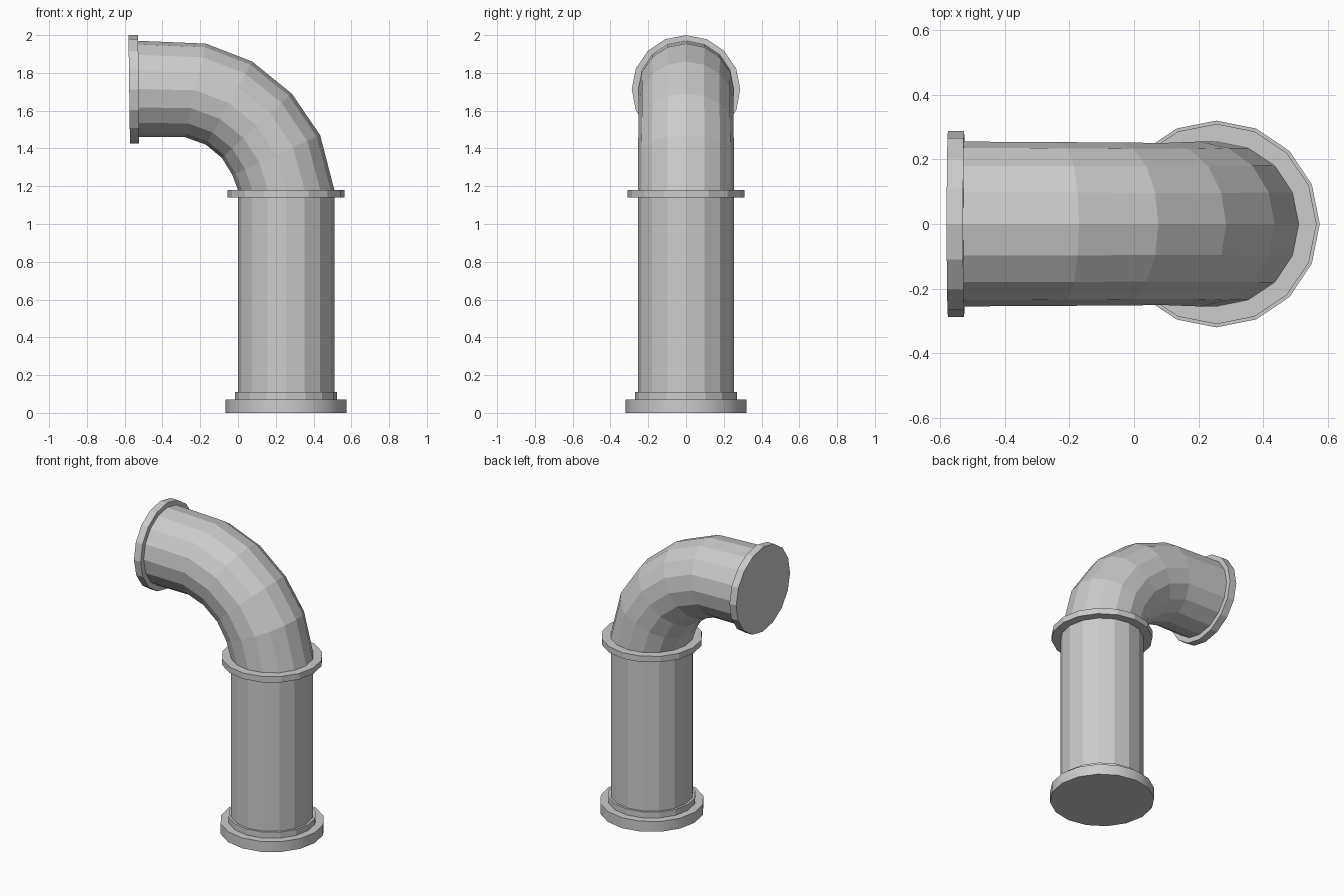
import bpy
import bmesh
from math import cos, sin, pi
from mathutils import Vector

SIDES = 16
PIPE_X = 0.255
PIPE_R = 0.255

cube = bpy.data.objects.get("Cube")
if cube:
    bpy.data.objects.remove(cube)

# Single plain metal colour
metal = bpy.data.materials.new("grey metal")
metal.use_nodes = True
colour = (0.6, 0.6, 0.6, 1)
metal.diffuse_color = colour
metal.node_tree.nodes["Principled BSDF"].inputs["Base Color"].default_value = colour


def tube(name, stations, smooth=False):
    """Skin rings along the xz plane; each station is (inner point, outer point)."""
    bm = bmesh.new()
    rings = []
    for inner, outer in stations:
        a = Vector((inner[0], 0, inner[1]))
        b = Vector((outer[0], 0, outer[1]))
        centre, across = (a + b) / 2, (b - a) / 2
        side = Vector((0, across.length, 0))
        rings.append([bm.verts.new(centre + across * cos(2 * pi * i / SIDES)
                                   + side * sin(2 * pi * i / SIDES))
                      for i in range(SIDES)])
    for low, high in zip(rings, rings[1:]):
        for i in range(SIDES):
            j = (i + 1) % SIDES
            bm.faces.new((low[i], low[j], high[j], high[i]))
    bm.faces.new(rings[0][::-1])
    bm.faces.new(rings[-1])
    bmesh.ops.recalc_face_normals(bm, faces=bm.faces)
    mesh = bpy.data.meshes.new(name)
    bm.to_mesh(mesh)
    bm.free()
    mesh.materials.append(metal)
    obj = bpy.data.objects.new(name, mesh)
    bpy.context.collection.objects.link(obj)
    if smooth:
        bpy.ops.object.select_all(action="DESELECT")
        obj.select_set(True)
        bpy.context.view_layer.objects.active = obj
        bpy.ops.object.shade_smooth_by_angle()
    return obj


def upright(name, radius, bottom, top, smooth=False):
    """Straight vertical cylinder on the pipe axis."""
    tube(name, [((PIPE_X - radius, z), (PIPE_X + radius, z)) for z in (bottom, top)], smooth)


# Vertical pipe with its base flange, step and collar
upright("base_flange", 0.32, 0, 0.07, smooth=True)
upright("base_step", 0.27, 0.07, 0.11)
upright("vertical_pipe", PIPE_R, 0.11, 1.14)
upright("collar", 0.31, 1.14, 1.18)

# Bent pipe turning towards the right
tube("elbow", [
    ((0.0, 1.18), (0.51, 1.18)),
    ((-0.03, 1.26), (0.435, 1.47)),
    ((-0.085, 1.35), (0.285, 1.69)),
    ((-0.17, 1.42), (0.075, 1.86)),
    ((-0.28, 1.46), (-0.17, 1.955)),
    ((-0.525, 1.46), (-0.53, 1.97)),
])

# Slightly tilted flange closing the open end
tube("end_flange", [
    ((-0.523, 1.425), (-0.529, 2.0)),
    ((-0.572, 1.425), (-0.58, 2.0)),
])
